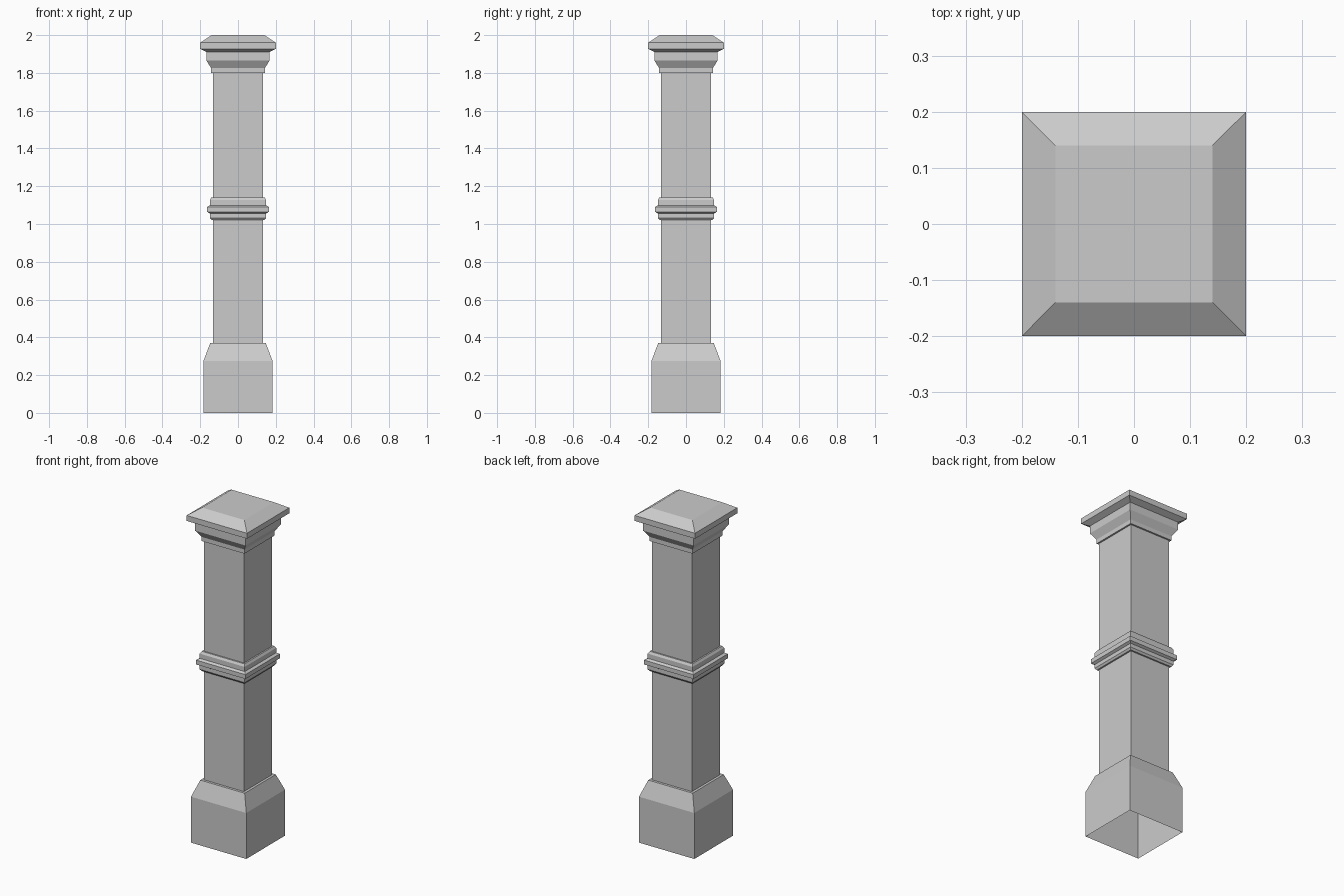
import bpy
import bmesh

if "Cube" in bpy.data.objects:
    bpy.data.objects.remove(bpy.data.objects["Cube"])

SHAFT = 0.132  # half width of the post


def square_loft(name, profile, cap_top=False):
    """Skin square rings given as (half width, height), bottom to top."""
    bm = bmesh.new()
    rings = [[bm.verts.new((sx * w, sy * w, z))
              for sx, sy in ((-1, -1), (1, -1), (1, 1), (-1, 1))]
             for w, z in profile]
    for low, high in zip(rings, rings[1:]):
        for i in range(4):
            j = (i + 1) % 4
            bm.faces.new((low[i], low[j], high[j], high[i]))
    if cap_top:
        bm.faces.new(rings[-1])
    mesh = bpy.data.meshes.new(name)
    bm.to_mesh(mesh)
    bm.free()
    obj = bpy.data.objects.new(name, mesh)
    bpy.context.collection.objects.link(obj)
    return obj


# Plinth, open underneath, with a sloped shoulder and small ledge
square_loft("base", [(0.183, 0), (0.183, 0.275), (0.147, 0.37), (SHAFT, 0.37)])

# Plain post sections
square_loft("lower_shaft", [(SHAFT, 0.37), (SHAFT, 1.022)])
square_loft("upper_shaft", [(SHAFT, 1.14), (SHAFT, 1.80)])

# Stepped moulding around the middle
square_loft("middle_band", [
    (SHAFT, 1.022), (0.141, 1.022), (0.149, 1.033), (0.149, 1.056),
    (0.163, 1.064), (0.163, 1.09), (0.149, 1.099), (0.149, 1.127),
    (0.141, 1.14), (SHAFT, 1.14)])

# Flared neck and bevelled cap
square_loft("capital", [
    (SHAFT, 1.80), (0.142, 1.80), (0.142, 1.825), (0.167, 1.865),
    (0.167, 1.91), (0.2, 1.927), (0.2, 1.96), (0.14, 2.0)], cap_top=True)
